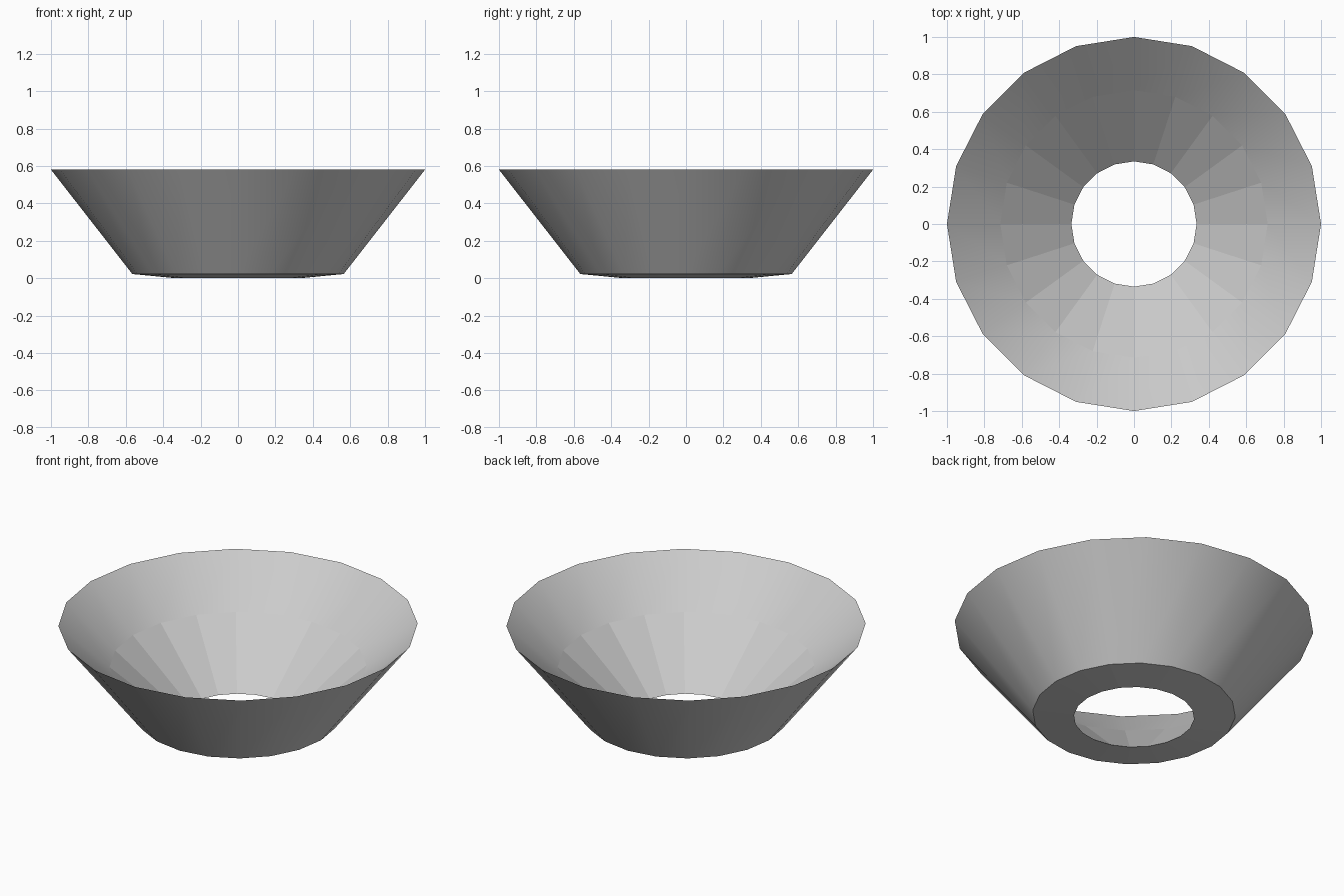
import bpy, bmesh, math

if "Cube" in bpy.data.objects:
    bpy.data.objects.remove(bpy.data.objects["Cube"])

SIDES = 20
# closed cross-section as (radius, height), with smooth flag for the band that follows each point
PROFILE = [
    (0.335, 0.0, False),   # underside, flat
    (0.565, 0.022, True),  # outer wall
    (1.0, 0.58, True),     # upper inner wall
    (0.715, 0.325, False), # lower inner wall, faceted
]

# Revolve the cross-section into rings
bm = bmesh.new()
rings = []
for r, z, _ in PROFILE:
    rings.append([bm.verts.new((r * math.cos(2 * math.pi * i / SIDES),
                                r * math.sin(2 * math.pi * i / SIDES), z))
                  for i in range(SIDES)])

# Bridge neighbouring rings
for k, (_, _, smooth) in enumerate(PROFILE):
    a, b = rings[k], rings[(k + 1) % len(rings)]
    for i in range(SIDES):
        j = (i + 1) % SIDES
        bm.faces.new((a[i], b[i], b[j], a[j])).smooth = smooth
bmesh.ops.recalc_face_normals(bm, faces=bm.faces)

# Keep rim and base edges crisp
for e in bm.edges:
    e.smooth = e.calc_face_angle() < math.radians(30)

mesh = bpy.data.meshes.new("funnel_bowl")
bm.to_mesh(mesh)
bm.free()
bowl = bpy.data.objects.new("funnel_bowl", mesh)
bpy.context.collection.objects.link(bowl)
